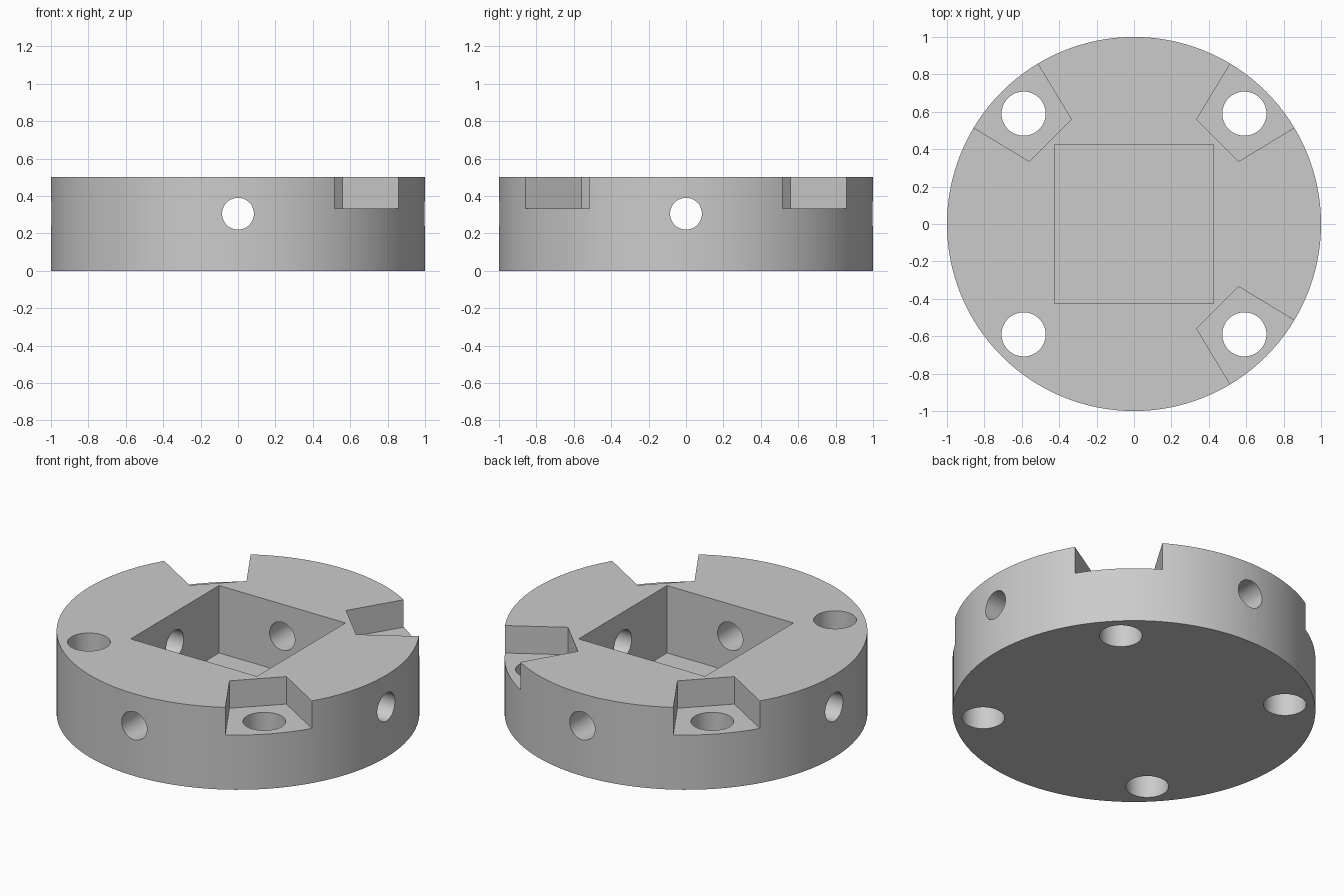
import bpy, bmesh
from math import pi, radians
from mathutils import Matrix, Vector

HEIGHT = 0.5
NOTCH_FLOOR = 0.333
POCKET_FLOOR = 0.09
BORE_Z = 0.305

cube = bpy.data.objects.get("Cube")
if cube:
    bpy.data.objects.remove(cube, do_unlink=True)

steel = bpy.data.materials.new("plain grey")
steel.use_nodes = True
GREY = (0.6, 0.6, 0.6, 1)
steel.diffuse_color = GREY
steel.node_tree.nodes["Principled BSDF"].inputs["Base Color"].default_value = GREY


def finish(name, bm):
    mesh = bpy.data.meshes.new(name)
    bmesh.ops.recalc_face_normals(bm, faces=bm.faces)
    bm.to_mesh(mesh)
    bm.free()
    mesh.materials.append(steel)
    obj = bpy.data.objects.new(name, mesh)
    bpy.context.collection.objects.link(obj)
    return obj


def cylinder(name, radius, depth, matrix, sides):
    bm = bmesh.new()
    bmesh.ops.create_cone(bm, cap_ends=True, segments=sides, radius1=radius,
                          radius2=radius, depth=depth, matrix=matrix)
    return finish(name, bm)


def prism(name, outline, bottom, top, turn=0):
    bm = bmesh.new()
    face = bm.faces.new([bm.verts.new((x, y, bottom)) for x, y in outline])
    extruded = bmesh.ops.extrude_face_region(bm, geom=[face])["geom"]
    verts = [v for v in extruded if isinstance(v, bmesh.types.BMVert)]
    bmesh.ops.translate(bm, verts=verts, vec=Vector((0, 0, top - bottom)))
    bm.transform(Matrix.Rotation(turn, 4, "Z"))
    return finish(name, bm)


# Round body
body = cylinder("round_body", 1, HEIGHT, Matrix.Translation((0, 0, HEIGHT / 2)), 128)

# Square pocket
h = 0.425
cutters = [prism("pocket_cutter", [(-h, -h), (h, -h), (h, h), (-h, h)], POCKET_FLOOR, 0.8)]

# Flared rim notches with a bolt hole in each
flare = [(0.335, 0.56), (0.56, 0.335), (1.154, 0.695), (0.695, 1.154)]
for i in range(4):
    turn = i * pi / 2
    cutters.append(prism("notch_cutter", flare, NOTCH_FLOOR, 0.8, turn))
    place = Matrix.Rotation(turn, 4, "Z") @ Matrix.Translation((0.59, 0.59, 0.25))
    cutters.append(cylinder("bolt_hole_cutter", 0.118, 2, place, 48))

# Cross bores through the side walls
for axis in "XY":
    place = Matrix.Translation((0, 0, BORE_Z)) @ Matrix.Rotation(radians(90), 4, axis)
    cutters.append(cylinder("cross_bore_cutter", 0.085, 3, place, 48))

bpy.ops.object.select_all(action="DESELECT")
bpy.context.view_layer.objects.active = body
body.select_set(True)
for cutter in cutters:
    cutter.hide_render = True
    mod = body.modifiers.new("cut", "BOOLEAN")
    mod.operation = "DIFFERENCE"
    mod.solver = "EXACT"
    mod.object = cutter
    bpy.ops.object.modifier_apply(modifier=mod.name)
    bpy.data.objects.remove(cutter, do_unlink=True)

# Smooth round walls, crisp edges
bpy.ops.object.shade_smooth_by_angle(angle=radians(30))
